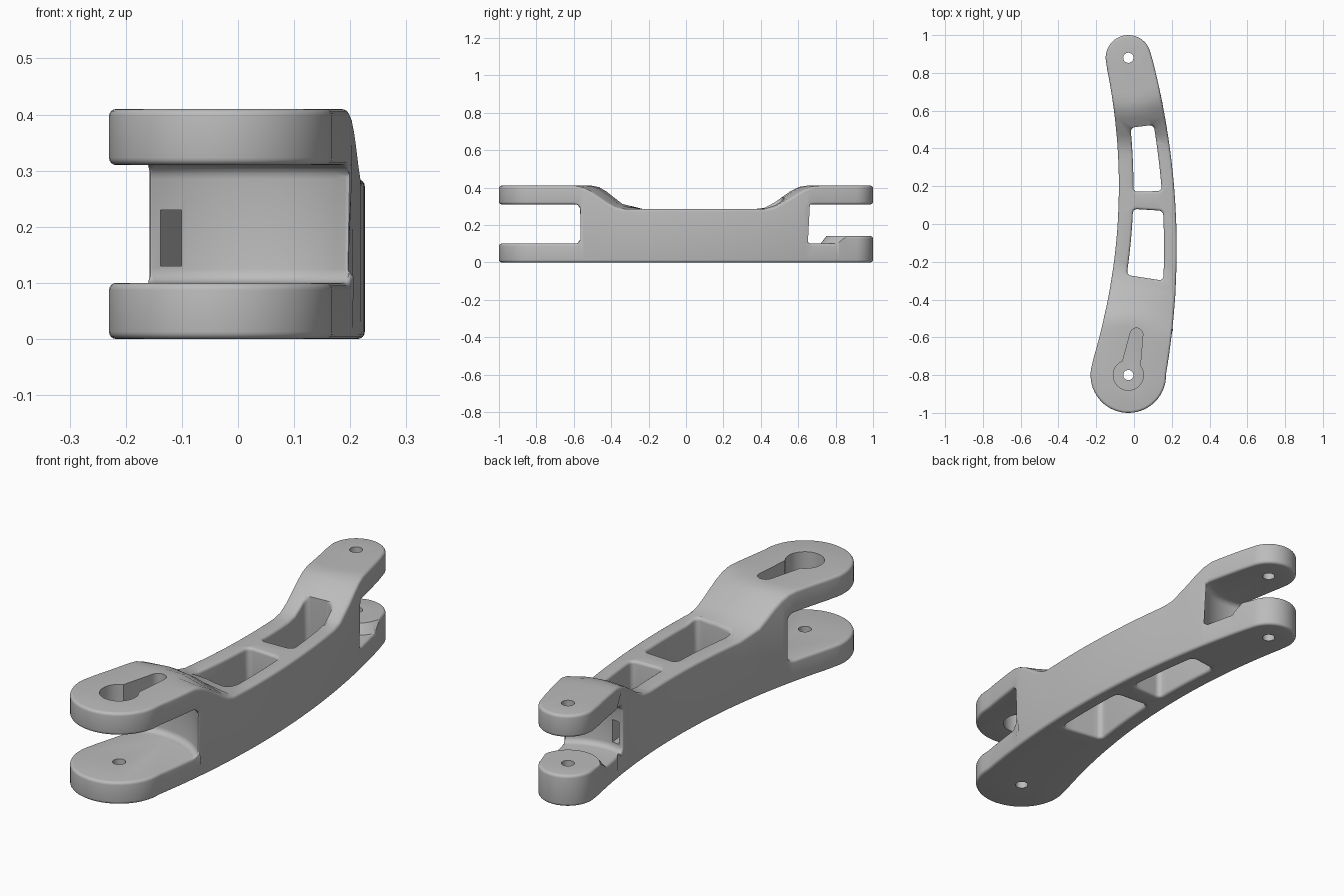
import bpy, bmesh, math
from mathutils import Vector

cube = bpy.data.objects.get("Cube")
if cube:
    bpy.data.objects.remove(cube, do_unlink=True)

HEIGHT, DIP = 0.41, 0.285
FRONT = Vector((-0.03, -0.80))
BACK = Vector((-0.03, 0.88))


def left(y):
    return -0.08 - 0.162 * (y - 0.2) ** 2


def right(y):
    return 0.226 - 0.128 * (y + 0.13) ** 2


def span(a, b, n):
    return [a + (b - a) * i / (n - 1) for i in range(n)]


def arc(c, r, a0, a1, n):
    return [(c[0] + r * math.cos(math.radians(a)), c[1] + r * math.sin(math.radians(a)))
            for a in span(a0, a1, n)]


def to_object(name, bm):
    bmesh.ops.recalc_face_normals(bm, faces=bm.faces)
    mesh = bpy.data.meshes.new(name)
    bm.to_mesh(mesh)
    bm.free()
    obj = bpy.data.objects.new(name, mesh)
    bpy.context.collection.objects.link(obj)
    return obj


def prism(name, points, z0, z1, corner=0):
    """Upright prism over a plan outline, optionally with rounded corners."""
    bm = bmesh.new()
    face = bm.faces.new([bm.verts.new((x, y, z0)) for x, y in points])
    ext = bmesh.ops.extrude_face_region(bm, geom=[face])["geom"]
    bmesh.ops.translate(bm, vec=(0, 0, z1 - z0),
                        verts=[v for v in ext if isinstance(v, bmesh.types.BMVert)])
    bmesh.ops.recalc_face_normals(bm, faces=bm.faces)
    if corner:
        edges = [e for e in bm.edges if e.calc_face_angle(0) > 0.9
                 and abs(e.verts[0].co.z - e.verts[1].co.z) > 0.01]
        bmesh.ops.bevel(bm, geom=edges, offset=corner, segments=4, profile=0.5, affect='EDGES')
    return to_object(name, bm)


def lathe(name, centre, profile, n=64):
    """Solid of revolution around an upright axis, closed by flat caps."""
    bm = bmesh.new()
    rings = [[bm.verts.new((x, y, z)) for x, y in arc(centre, r, 0, 360 - 360 / n, n)]
             for r, z in profile]
    for a, b in zip(rings, rings[1:]):
        for i in range(n):
            j = (i + 1) % n
            bm.faces.new((a[i], a[j], b[j], b[i]))
    bm.faces.new(rings[0])
    bm.faces.new(rings[-1])
    return to_object(name, bm)


def cut(obj, cutter):
    cutter.hide_render = True
    mod = obj.modifiers.new("cut", 'BOOLEAN')
    mod.operation, mod.solver, mod.object = 'DIFFERENCE', 'EXACT', cutter
    graph = bpy.context.evaluated_depsgraph_get()
    mesh = bpy.data.meshes.new_from_object(obj.evaluated_get(graph))
    obj.modifiers.clear()
    obj.data = mesh
    bpy.data.objects.remove(cutter, do_unlink=True)


def ramp(d, start, end):
    t = min(max((d - start) / (end - start), 0), 1)
    return t * t * (3 - 2 * t)


def top(x, y):
    """Height of the upper surface: both ramps curve around their pivots."""
    p = Vector((x, y))
    low = min(ramp((p - FRONT).length, 0.30, 0.53), ramp((p - BACK).length, 0.24, 0.50))
    return HEIGHT - (HEIGHT - DIP) * low


# Arm body: strips between the two curved sides, closed by round ends
rows = (span(-0.71, -0.34, 10) + span(-0.23, 0.03, 6) + [0.125]
        + span(0.22, 0.47, 6) + span(0.56, 0.82, 7))
bm = bmesh.new()


def column(x, y):
    return bm.verts.new((x, y, 0)), bm.verts.new((x, y, top(x, y)))


grid = [[column(left(y) + (right(y) - left(y)) * f, y) for f in (0, 0.36, 0.64, 1)]
        for y in rows]
for a, b in zip(grid, grid[1:]):
    for i in range(3):
        for k in (0, 1):
            bm.faces.new((a[i][k], a[i + 1][k], b[i + 1][k], b[i][k]))
    for i in (0, 3):
        bm.faces.new((a[i][0], b[i][0], b[i][1], a[i][1]))

front_end = [column(x, y) for x, y in arc(FRONT, 0.2, 163, 351, 32)]
front_end += [column(right(y), y) for y in (-0.79, -0.75)]
back_end = [column(right(0.865), 0.865)]
back_end += [column(x, y) for x, y in arc(BACK, 0.12, 15, 192, 26)]
for end, row in ((front_end, grid[0]), (back_end, grid[-1][::-1])):
    for k in (0, 1):
        bm.faces.new([c[k] for c in end] + [c[k] for c in row[::-1]])
    chain = [row[0]] + end + [row[-1]]
    for a, b in zip(chain, chain[1:]):
        bm.faces.new((a[0], b[0], b[1], a[1]))
arm = to_object("linkage_arm", bm)


def slot_profile(floor, r, fillet=0.025):
    """Floor points, then a filleted wall up to the slot ceiling."""
    low = arc((r - fillet, 0.10 + fillet), fillet, -90, 0, 5)
    high = arc((r - fillet, 0.31 - fillet), fillet, 0, 90, 5)
    return floor + low + high


# Fork slots; the back one leaves a raised round pad on the lower plate
cut(arm, lathe("front_slot", FRONT, slot_profile([], 0.325)))
cut(arm, lathe("back_slot", BACK, slot_profile([(0.13, 0.14), (0.16, 0.10)], 0.29)))

# Two windows through the middle, parallel to the sides
for l0, l1, r0, r1 in ((0.17, 0.51, 0.175, 0.525), (-0.27, 0.08, -0.30, 0.07)):
    outline = [(left(y) + 0.077, y) for y in span(l1, l0, 8)]
    outline += [(right(y) - 0.067, y) for y in span(r0, r1, 8)]
    cut(arm, prism("window", outline, -0.1, 0.6, 0.022))

# Rounded rims
bm = bmesh.new()
bm.from_mesh(arm.data)
bmesh.ops.remove_doubles(bm, verts=bm.verts, dist=0.003)
bmesh.ops.recalc_face_normals(bm, faces=bm.faces)
rims = [e for e in bm.edges if len(e.link_faces) == 2 and e.is_convex
        and e.calc_face_angle() > 1.05]
bmesh.ops.bevel(bm, geom=rims, offset=0.013, offset_type='OFFSET', segments=4,
                profile=0.5, affect='EDGES', clamp_overlap=False)
bm.to_mesh(arm.data)
bm.free()

# Pivot holes
for pivot in (FRONT, BACK):
    cut(arm, prism("pivot_hole", arc(pivot, 0.027, 0, 345, 24), -0.1, 0.6))

# Keyhole in the upper front plate
keyhole = arc(FRONT, 0.08, 112, 398, 36) + arc((0.013, -0.585), 0.034, 0, 165, 12)
cut(arm, prism("keyhole", keyhole, 0.22, 0.6))

# Narrow channel along the left rail, from slot to slot
ys = span(-0.56, 0.68, 18)
channel = [(left(y) + 0.02, y) for y in ys] + [(left(y) + 0.055, y) for y in ys[::-1]]
cut(arm, prism("channel", channel, 0.13, 0.23))

# Plain grey finish
grey = bpy.data.materials.new("plain grey")
grey.use_nodes = True
colour = (0.5, 0.5, 0.5, 1)
grey.diffuse_color = colour
grey.node_tree.nodes["Principled BSDF"].inputs["Base Color"].default_value = colour
arm.data.materials.clear()
arm.data.materials.append(grey)

bpy.ops.object.select_all(action='DESELECT')
arm.select_set(True)
bpy.context.view_layer.objects.active = arm
bpy.ops.object.shade_smooth_by_angle(angle=math.radians(35))
